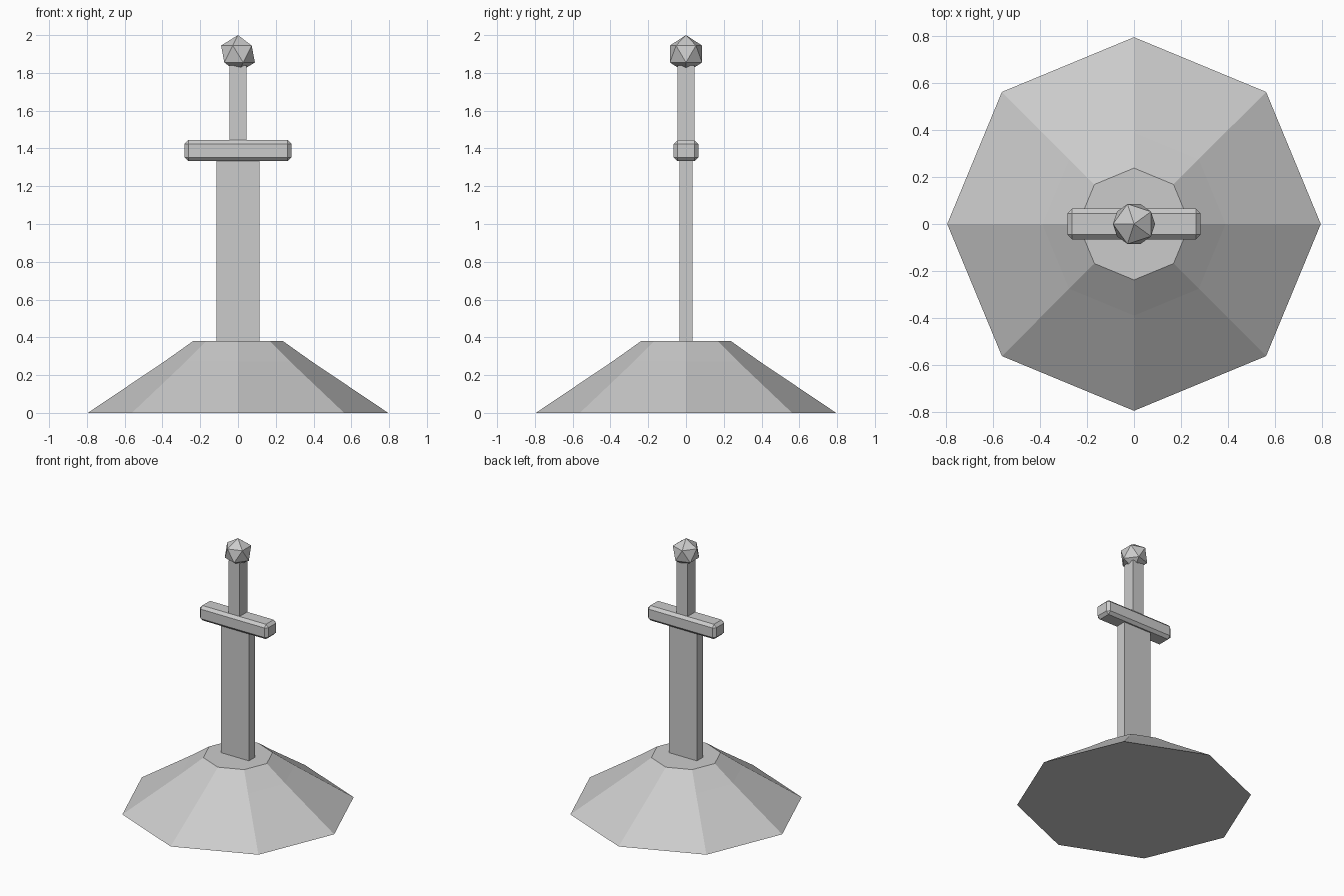
import bpy, math

default = bpy.data.objects.get("Cube")
if default:
    bpy.data.objects.remove(default, do_unlink=True)

# One plain grey for every part
grey = bpy.data.materials.new("stone grey")
grey.use_nodes = True
colour = (0.6, 0.6, 0.6, 1)
grey.diffuse_color = colour
grey.node_tree.nodes["Principled BSDF"].inputs["Base Color"].default_value = colour


def finish(obj, name):
    obj.name = name
    obj.data.materials.append(grey)
    return obj


def box(name, width, depth, bottom, top):
    bpy.ops.mesh.primitive_cube_add(size=1, location=(0, 0, (bottom + top) / 2))
    obj = bpy.context.object
    obj.scale = (width, depth, top - bottom)
    bpy.ops.object.transform_apply(location=False, rotation=False, scale=True)
    return finish(obj, name)


def octagonal_mound(name, rings):
    # Stacked octagons, corners on the axes, capped at both ends
    sides = 8
    verts = [(r * math.cos(i * math.tau / sides), r * math.sin(i * math.tau / sides), z)
             for r, z in rings for i in range(sides)]
    faces = [tuple(reversed(range(sides))),
             tuple(range(len(verts) - sides, len(verts)))]
    for k in range(len(rings) - 1):
        a, b = k * sides, (k + 1) * sides
        for i in range(sides):
            j = (i + 1) % sides
            faces.append((a + i, a + j, b + j, b + i))
    mesh = bpy.data.meshes.new(name)
    mesh.from_pydata(verts, [], faces)
    obj = bpy.data.objects.new(name, mesh)
    bpy.context.collection.objects.link(obj)
    return finish(obj, name)


# Stone base with a slight steepening near the top
octagonal_mound("stone_base", [(0.795, 0), (0.39, 0.272), (0.238, 0.38)])

# Blade, handle and chamfered crossguard
box("blade", 0.23, 0.07, 0.36, 1.35)
box("handle", 0.09, 0.09, 1.42, 1.84)
guard = box("crossguard", 0.566, 0.13, 1.333, 1.444)
bevel = guard.modifiers.new("chamfer", "BEVEL")
bevel.width = 0.02
bevel.segments = 1

# Faceted pommel
bpy.ops.mesh.primitive_ico_sphere_add(subdivisions=1, radius=0.1, location=(0, 0, 1.9),
                                      rotation=(0, 0, math.pi))
finish(bpy.context.object, "pommel")
